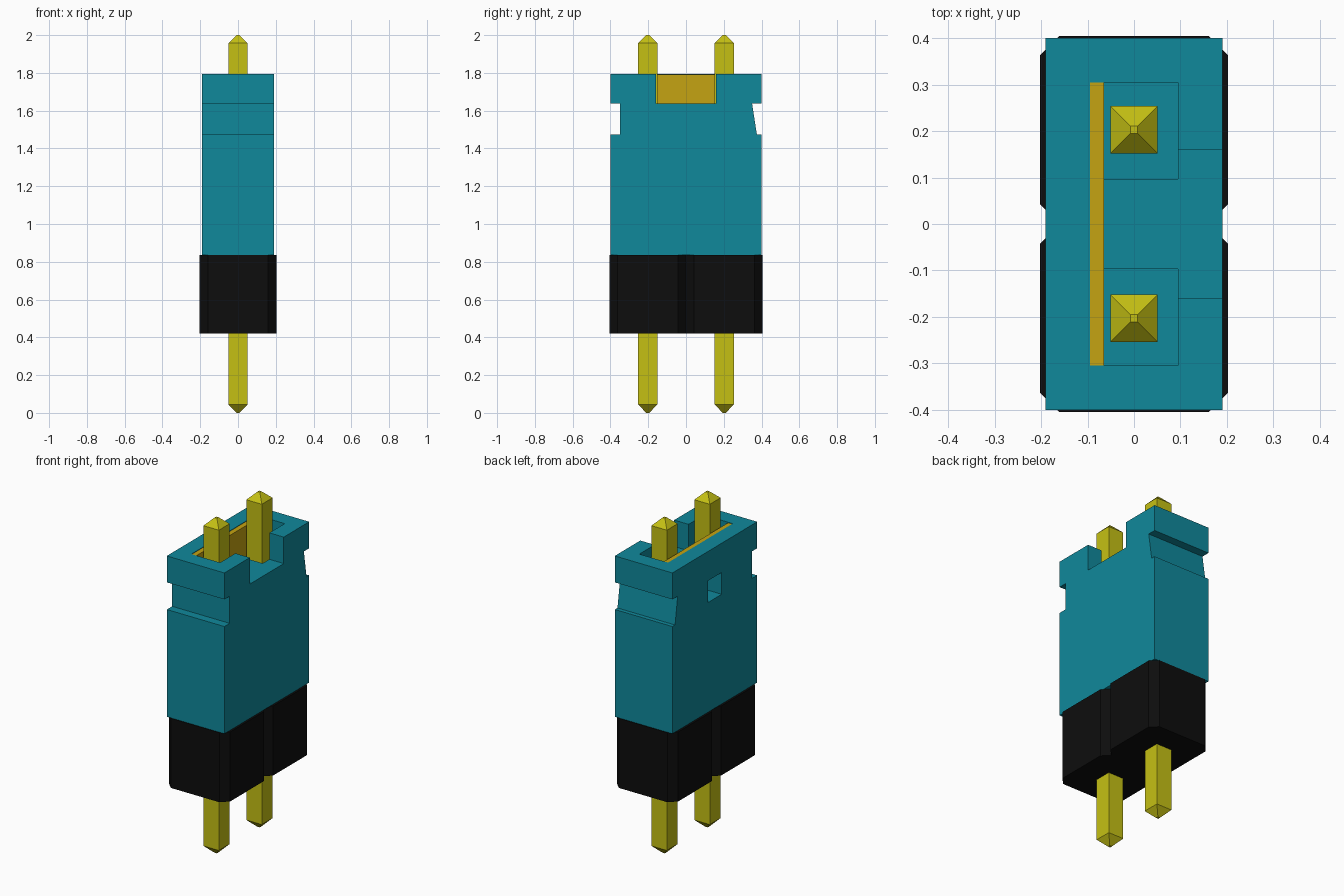
import bpy

cube = bpy.data.objects.get("Cube")
if cube:
    bpy.data.objects.remove(cube, do_unlink=True)


def material(name, rgb):
    mat = bpy.data.materials.new(name)
    mat.use_nodes = True
    mat.diffuse_color = (*rgb, 1)
    mat.node_tree.nodes["Principled BSDF"].inputs["Base Color"].default_value = (*rgb, 1)
    return mat


teal = material("teal plastic", (0.005, 0.25, 0.33))
black = material("black plastic", (0.004, 0.004, 0.004))
yellow = material("yellow metal", (0.56, 0.53, 0.007))
gold = material("gold metal", (0.56, 0.37, 0.006))


def loft(name, rings, mat):
    """Closed solid through rings of equal point count."""
    n = len(rings[0])
    faces = [list(range(n))[::-1], [(len(rings) - 1) * n + i for i in range(n)]]
    for r in range(len(rings) - 1):
        a, b = r * n, (r + 1) * n
        for i in range(n):
            j = (i + 1) % n
            faces.append([a + i, a + j, b + j, b + i])
    mesh = bpy.data.meshes.new(name)
    mesh.from_pydata([p for ring in rings for p in ring], [], faces)
    mesh.materials.append(mat)
    obj = bpy.data.objects.new(name, mesh)
    bpy.context.scene.collection.objects.link(obj)
    return obj


def rect(x0, x1, y0, y1, z):
    return [(x0, y0, z), (x1, y0, z), (x1, y1, z), (x0, y1, z)]


def box(name, x, y, z, mat):
    return loft(name, [rect(*x, *y, h) for h in z], mat)


def cut(target, x, y, z):
    cutter = box("cutter", x, y, z, teal)
    cutter.hide_render = True
    mod = target.modifiers.new("cut", "BOOLEAN")
    mod.operation, mod.solver, mod.object = "DIFFERENCE", "EXACT", cutter
    bpy.context.view_layer.objects.active = target
    bpy.ops.object.modifier_apply(modifier=mod.name)
    bpy.data.objects.remove(cutter, do_unlink=True)


# Jumper cap: side profile with grip grooves, extruded across x
TOP, FLOOR = 1.795, 1.637
profile = [(-0.4, 0.835), (0.4, 0.835), (0.4, 1.475), (0.375, 1.475),
           (0.35, FLOOR), (0.4, FLOOR), (0.4, TOP), (-0.4, TOP),
           (-0.4, FLOOR), (-0.35, FLOOR), (-0.35, 1.475), (-0.4, 1.475)]
cap = loft("jumper_cap", [[(x, y, z) for y, z in profile] for x in (-0.19, 0.19)], teal)

# Cap openings: top recess, side notch, pin pockets, small rear window
cut(cap, (-0.095, 0.095), (-0.305, 0.305), (FLOOR, 2))
cut(cap, (0, 0.3), (-0.16, 0.16), (FLOOR, 2))
for y in ((-0.305, -0.097), (0.097, 0.305)):
    cut(cap, (-0.095, 0.095), y, (1.3, 2))
cut(cap, (-0.3, -0.095), (-0.065, 0.065), (1.49, 1.62))

# Contact strip inside the cap
box("contact_strip", (-0.095, -0.065), (-0.304, 0.304), (1.3, TOP - 0.003), gold)

# Header base: two chamfered blocks side by side, and a pin through each
for side, name in ((-1, "front"), (1, "back")):
    cy, h, c = side * 0.2025, 0.2025, 0.16
    outline = [(-c, -h), (c, -h), (h, -c), (h, c), (c, h), (-c, h), (-h, c), (-h, -c)]
    loft(name + "_header_block",
         [[(x, y + cy, z) for x, y in outline] for z in (0.42, 0.835)], black)
    stations = ((0.008, 0), (0.051, 0.045), (0.051, 1.957), (0.008, 2))
    loft(name + "_pin",
         [rect(-w, w, cy - w, cy + w, z) for w, z in stations], yellow)
